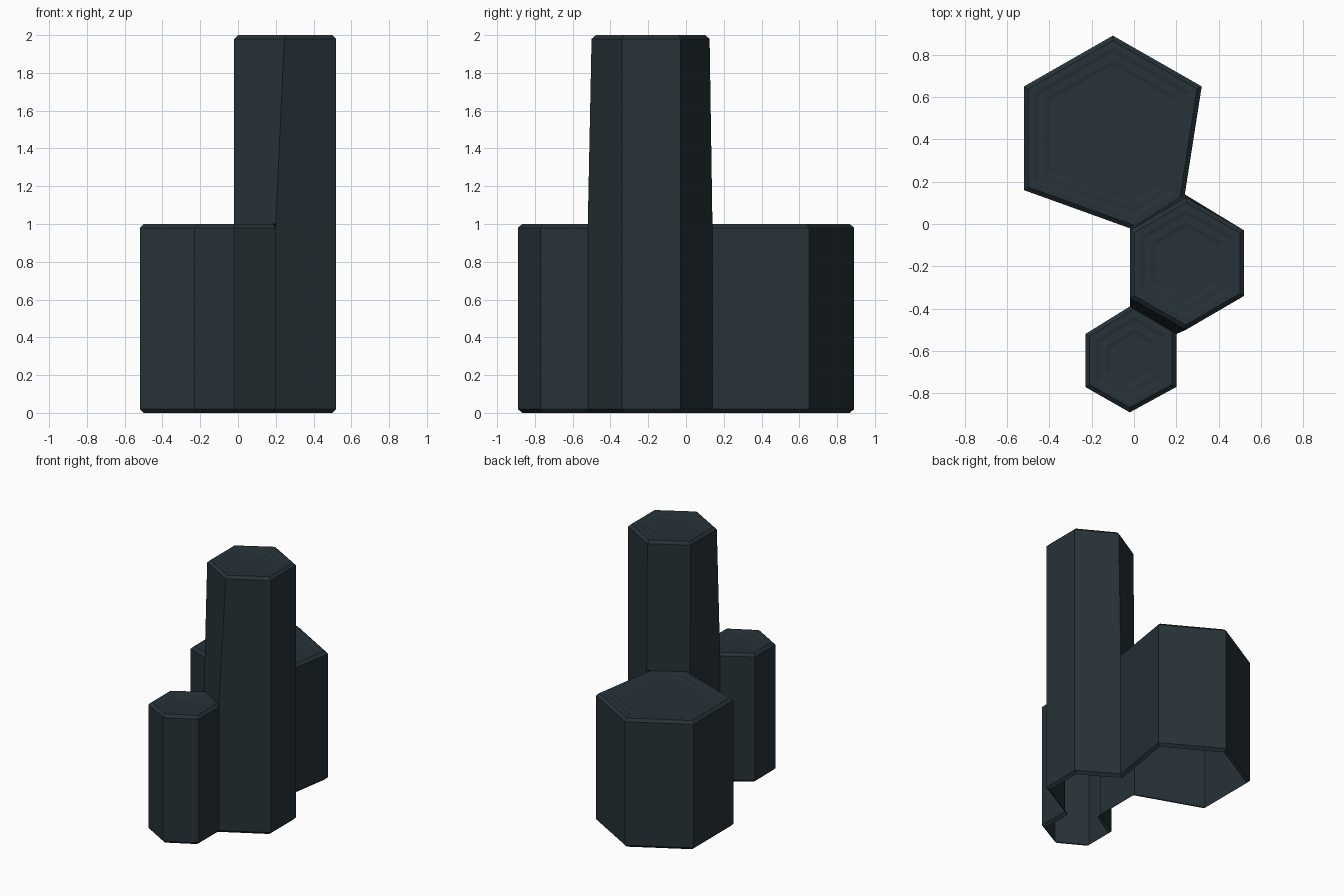
import bpy
import bmesh
from mathutils import Vector
from mathutils.geometry import intersect_line_line

if "Cube" in bpy.data.objects:
    bpy.data.objects.remove(bpy.data.objects["Cube"], do_unlink=True)

slate = bpy.data.materials.new("dark_slate")
slate.use_nodes = True
COLOUR = (0.0194, 0.0319, 0.0395, 1)
slate.diffuse_color = COLOUR
slate.node_tree.nodes["Principled BSDF"].inputs["Base Color"].default_value = COLOUR

CHAMFER = 0.02


def inset(ring, depth, shared):
    """Move each side inward; sides shared with a neighbour stay put for the chamfer."""
    lines = []
    for i, a in enumerate(ring):
        b = ring[(i + 1) % len(ring)]
        d = max(0, depth - CHAMFER) if i in shared else depth
        along = (b - a).normalized()
        shift = Vector((-along.y, along.x, 0)) * d
        lines.append((a + shift, b + shift))
    return [intersect_line_line(*lines[i - 1], *lines[i])[0] for i in range(len(ring))]


def column(name, base, top, height, shared, joint):
    """Hexagonal column, open below, with a chamfered and shallowly stepped cap."""
    base = [Vector((x, y, 0)) for x, y in base]
    top = [Vector((x, y, 0)) for x, y in top]
    top_shared = shared if height <= joint else ()
    levels = [(0, inset(base, CHAMFER, shared)), (CHAMFER, base)]
    if height > joint:
        levels.append((joint, base))
    levels.append((height - CHAMFER, top))
    # chamfer, then two shallow recessed steps in the cap
    for depth, drop in ((CHAMFER, 0), (0.05, 0), (0.07, 0.004), (0.1, 0.004), (0.12, 0.008)):
        levels.append((height - drop, inset(top, depth, top_shared)))

    bm = bmesh.new()
    loops = [[bm.verts.new((p.x, p.y, z)) for p in ring] for z, ring in levels]
    n = len(base)
    for k in range(len(loops) - 1):
        low, high = loops[k], loops[k + 1]
        for i in range(n):
            # no wall where two columns open into each other
            if i in shared and levels[k][0] < joint and levels[k + 1][0] <= joint \
                    and k < (3 if height <= joint else 2):
                continue
            j = (i + 1) % n
            bm.faces.new((low[i], low[j], high[j], high[i]))
    bm.faces.new(loops[-1])
    mesh = bpy.data.meshes.new(name)
    bm.to_mesh(mesh)
    bm.free()
    mesh.materials.append(slate)
    obj = bpy.data.objects.new(name, mesh)
    bpy.context.collection.objects.link(obj)
    return obj


# Corners where the columns meet
back_a, back_b = (-0.02, -0.02), (0.24, 0.14)
front_a, front_b = (-0.02, -0.39), (0.2, -0.52)

large = [back_a, back_b, (0.32, 0.65), (-0.1, 0.89), (-0.52, 0.65), (-0.52, 0.16)]
column("large_back_column", large, large, 1.0, (0,), 1.0)

small = [front_b, front_a, (-0.23, -0.52), (-0.23, -0.77), (-0.02, -0.89), (0.2, -0.77)]
column("small_front_column", small, small, 1.0, (0,), 1.0)

tall_base = [front_a, front_b, (0.52, -0.34), (0.52, -0.03), back_b, back_a]
tall_top = [(-0.02, -0.35), (0.245, -0.5), (0.52, -0.34), (0.52, -0.03), (0.245, 0.125), (-0.02, -0.03)]
column("tall_middle_column", tall_base, tall_top, 2.0, (0, 4), 1.0)
